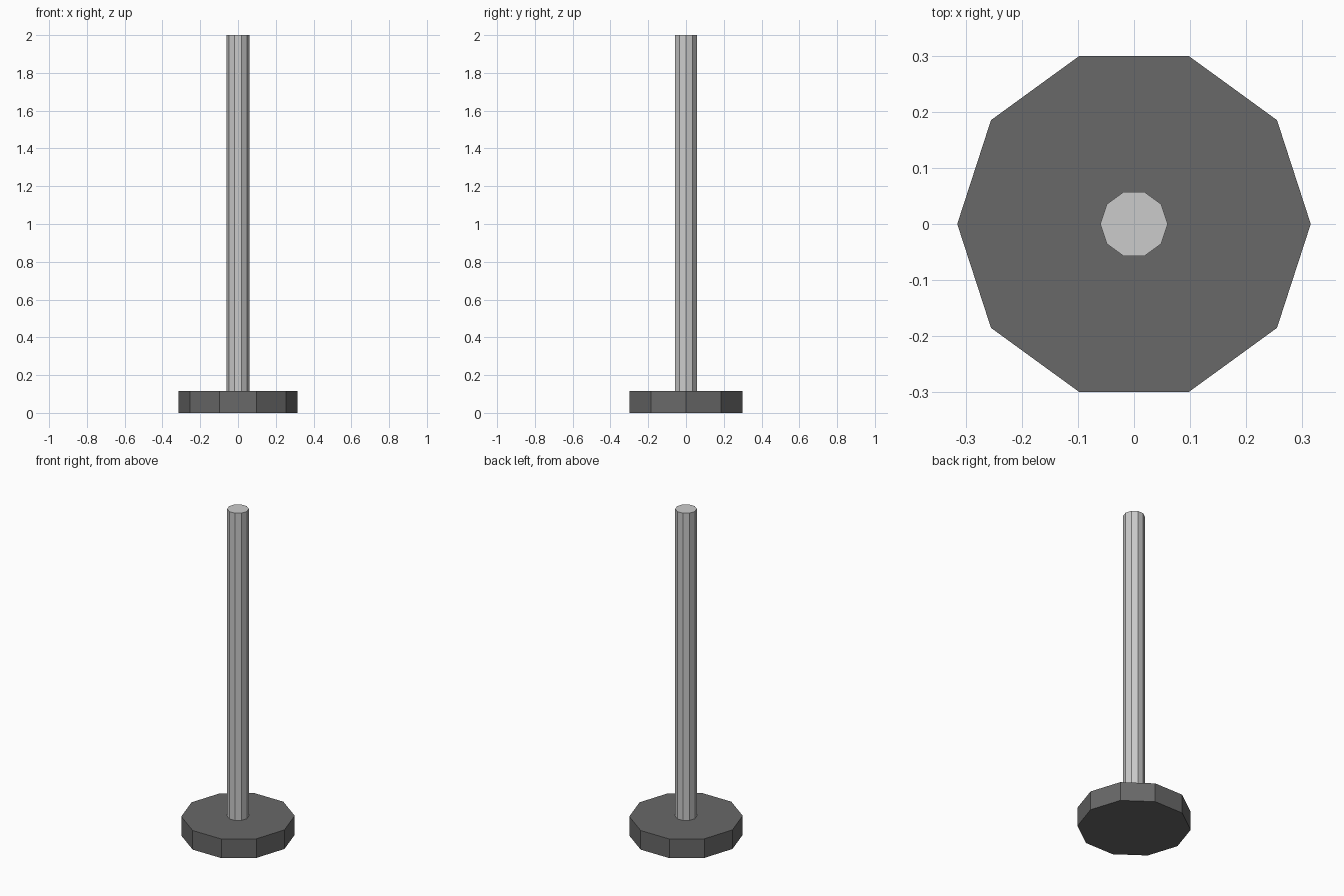
import bpy, bmesh
from math import cos, sin, tau

if "Cube" in bpy.data.objects:
    bpy.data.objects.remove(bpy.data.objects["Cube"])

SIDES = 10


def prism(name, radius, z0, z1):
    # Decagonal prism with a corner on the +x axis, flat shaded
    bm = bmesh.new()
    ring = [bm.verts.new((radius * cos(tau * i / SIDES), radius * sin(tau * i / SIDES), z0))
            for i in range(SIDES)]
    face = bm.faces.new(ring)
    ext = bmesh.ops.extrude_face_region(bm, geom=[face], use_keep_orig=True)
    for v in ext["geom"]:
        if isinstance(v, bmesh.types.BMVert):
            v.co.z = z1
    bmesh.ops.recalc_face_normals(bm, faces=bm.faces[:])
    mesh = bpy.data.meshes.new(name)
    bm.to_mesh(mesh)
    bm.free()
    obj = bpy.data.objects.new(name, mesh)
    bpy.context.collection.objects.link(obj)
    return obj


# Heavy dark foot
base = prism("base", 0.315, 0, 0.117)
dark = bpy.data.materials.new("dark_grey")
dark.diffuse_color = (0.14, 0.14, 0.14, 1)
dark.use_nodes = True
dark.node_tree.nodes["Principled BSDF"].inputs["Base Color"].default_value = dark.diffuse_color
base.data.materials.append(dark)

# Plain grey pole standing on the foot
prism("pole", 0.06, 0.117, 2.0)
